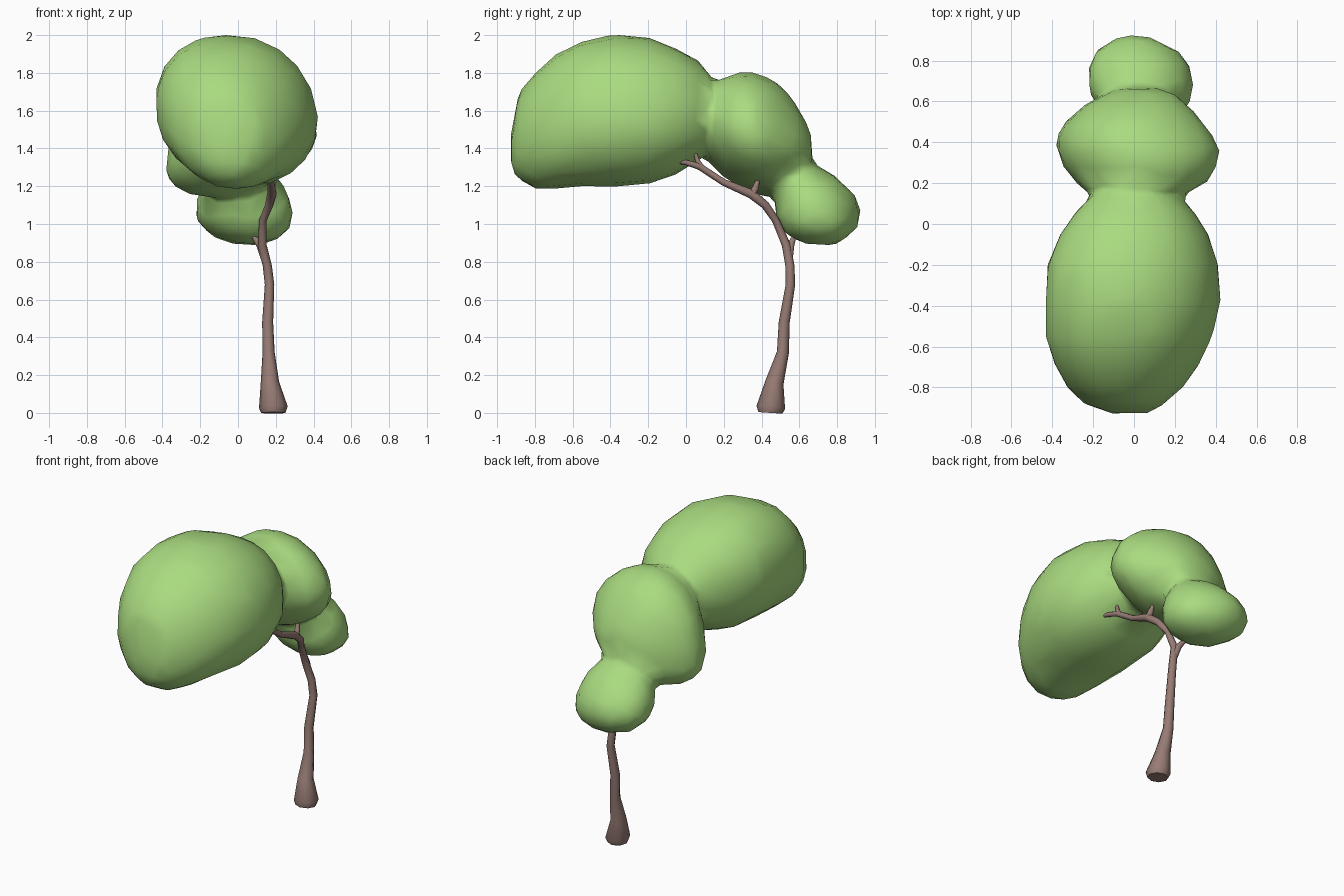
import bpy, bmesh, math


def material(name, color):
    m = bpy.data.materials.new(name)
    m.diffuse_color = (*color, 1)
    return m


leaf = material("leaf green", (0.40, 0.71, 0.215))
bark = material("bark brown", (0.31, 0.20, 0.175))


def clump(bm, sections, mid, tilt, lean, full=1.0, n=20):
    """Loft rings along y. Section: y, x0, x1, z0, z1. mid = height share of the widest line."""
    rings = []
    for y, x0, x1, z0, z1 in sections:
        cx, rx = (x0 + x1) / 2, (x1 - x0) / 2
        zm = z0 + mid * (z1 - z0)
        ring = []
        for i in range(n):
            a = 2 * math.pi * i / n
            s, c = math.sin(a), math.cos(a)
            if s > 0:  # upper half slightly squarer
                s, c = s ** full, math.copysign(abs(c) ** full, c)
            dx = rx * c
            z = zm + s * ((z1 - zm) if s > 0 else (zm - z0))
            z += tilt * dx * (1 - max(s, 0))
            ring.append(bm.verts.new((cx + dx + lean * (z - zm) * (rx / 0.43), y, z)))
        rings.append(ring)
    for a, b in zip(rings, rings[1:]):
        for i in range(n):
            j = (i + 1) % n
            bm.faces.new((a[i], a[j], b[j], b[i]))
    bm.faces.new(rings[0][::-1])
    bm.faces.new(rings[-1])


# foliage: three clumps fused into one soft surface
bm = bmesh.new()
clump(bm, [(-.928, -.12, .08, 1.29, 1.48), (-.885, -.24, .15, 1.23, 1.70),
           (-.80, -.33, .24, 1.18, 1.80), (-.69, -.39, .32, 1.185, 1.90),
           (-.55, -.435, .385, 1.20, 1.97), (-.38, -.435, .425, 1.195, 2.005),
           (-.20, -.425, .415, 1.21, 1.99), (-.05, -.365, .37, 1.26, 1.93),
           (.07, -.28, .29, 1.34, 1.865), (.15, -.20, .20, 1.40, 1.75),
           (.21, -.14, .14, 1.46, 1.68)], .47, 0, -.12, .92)
clump(bm, [(.08, -.10, .10, 1.40, 1.60), (.13, -.20, .20, 1.32, 1.69),
           (.20, -.285, .36, 1.26, 1.78), (.28, -.35, .41, 1.21, 1.805),
           (.36, -.385, .425, 1.175, 1.805), (.43, -.385, .39, 1.155, 1.78),
           (.50, -.34, .34, 1.165, 1.74), (.58, -.25, .27, 1.21, 1.64),
           (.64, -.14, .20, 1.27, 1.54), (.665, -.06, .13, 1.32, 1.46)], .33, .22, 0)
clump(bm, [(.475, -.05, .10, 1.04, 1.14), (.50, -.10, .18, .98, 1.24),
           (.55, -.16, .25, .93, 1.30), (.62, -.21, .29, .895, 1.325),
           (.70, -.235, .295, .89, 1.305), (.78, -.225, .275, .885, 1.265),
           (.85, -.19, .22, .925, 1.20), (.90, -.11, .12, .97, 1.15),
           (.925, -.05, .05, 1.0, 1.09)], .4, -.08, 0)
bmesh.ops.recalc_face_normals(bm, faces=bm.faces[:])
me = bpy.data.meshes.new("foliage")
bm.to_mesh(me)
bm.free()
foliage = bpy.data.objects.new("foliage", me)
bpy.context.collection.objects.link(foliage)
me.materials.append(leaf)
rem = foliage.modifiers.new("fuse", 'REMESH')
rem.mode = 'VOXEL'
rem.voxel_size = 0.03
rem.use_smooth_shade = True
soft = foliage.modifiers.new("soften", 'SMOOTH')
soft.factor = 0.5
soft.iterations = 8
low = foliage.modifiers.new("low_poly", 'DECIMATE')
low.ratio = 0.06

# trunk and branches: tapered tubes, points are x, y, z, radius
paths = [
    [(.187, .447, 0, .064), (.187, .449, .03, .076), (.169, .468, .16, .049),
     (.162, .513, .32, .032), (.157, .52, .48, .029), (.167, .553, .68, .025),
     (.155, .55, .78, .024), (.128, .53, .89, .023), (.132, .475, 1.02, .020),
     (.165, .42, 1.10, .022), (.180, .345, 1.16, .025), (.175, .20, 1.22, .018),
     (.185, .07, 1.305, .018), (.20, 0, 1.325, .014), (.205, -.04, 1.33, .010)],
    [(.145, .545, .80, .020), (.115, .555, .89, .020), (.085, .572, .93, .013), (.065, .58, .96, .009)],
    [(.180, .35, 1.155, .022), (.178, .37, 1.195, .017), (.172, .38, 1.23, .011)],
    [(.185, .09, 1.29, .016), (.18, .06, 1.335, .013), (.175, .05, 1.37, .009)],
]
cu = bpy.data.curves.new("trunk_and_branches", 'CURVE')
cu.dimensions = '3D'
cu.bevel_depth = 1
cu.bevel_resolution = 2
cu.use_fill_caps = True
for pts in paths:
    sp = cu.splines.new('POLY')
    sp.points.add(len(pts) - 1)
    sp.use_smooth = True
    for p, (x, y, z, r) in zip(sp.points, pts):
        p.co = (x, y, z, 1)
        p.radius = r
cu.materials.append(bark)
trunk = bpy.data.objects.new("trunk_and_branches", cu)
bpy.context.collection.objects.link(trunk)

# turn both parts into plain smooth meshes
for o in (foliage, trunk):
    bpy.ops.object.select_all(action='DESELECT')
    o.select_set(True)
    bpy.context.view_layer.objects.active = o
    bpy.ops.object.convert(target='MESH')
    bpy.ops.object.shade_smooth_by_angle(angle=math.radians(70))
